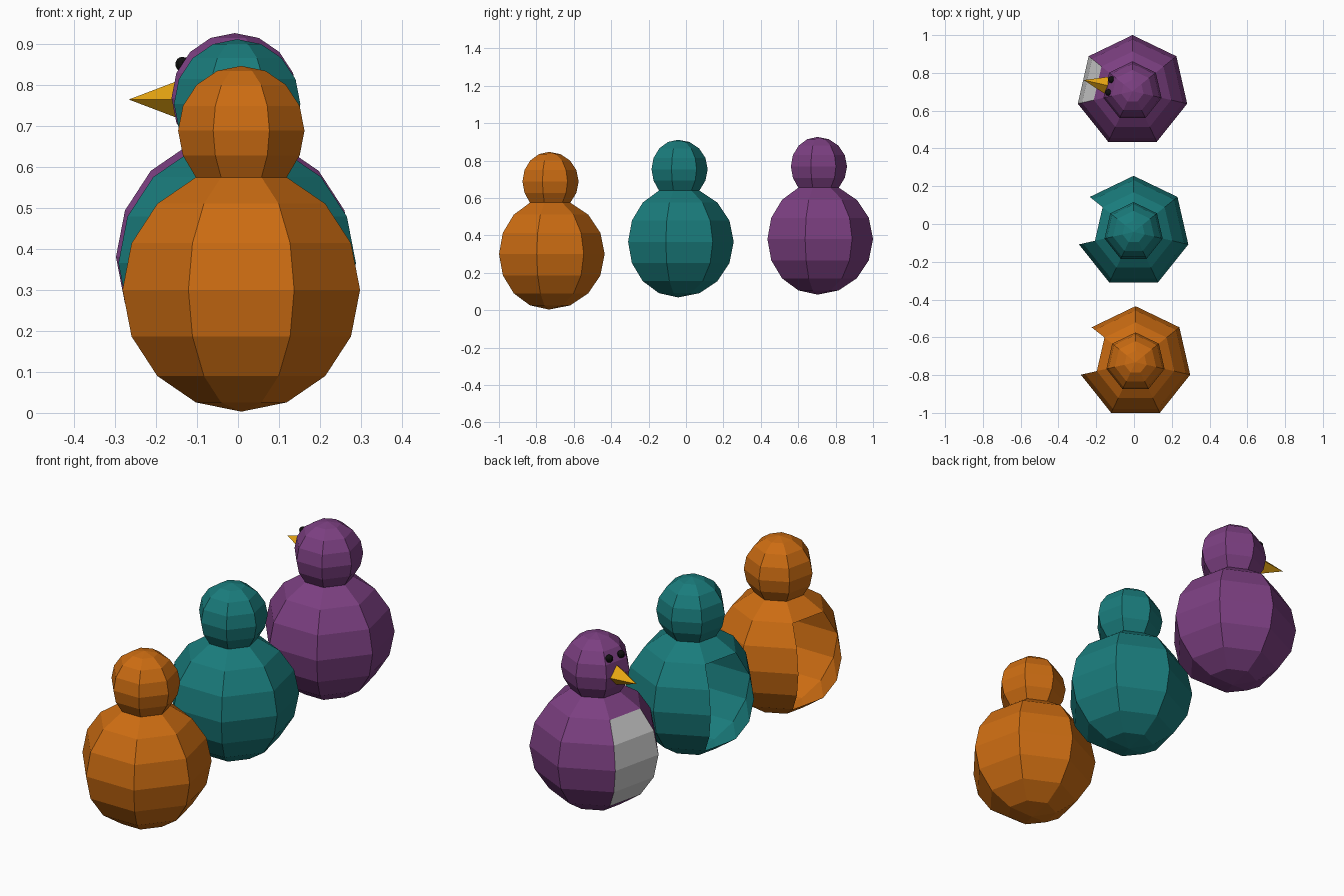
import bpy, bmesh
from math import sin, cos, pi, radians
from mathutils import Vector, Matrix

if "Cube" in bpy.data.objects:
    bpy.data.objects.remove(bpy.data.objects["Cube"])

SIDES = 7
BODY_R, HEAD_R = 0.297, 0.158
BODY_Z, HEAD_Z = 0.30, 0.688
FACING = radians(90 + 1.5 * 360 / SIDES)      # middle of the belly column
BELLY = {(row, 1) for row in (2, 3, 4, 5)}    # (ring row, column) of belly faces

# Outline: body sphere up to the neck ring, then head sphere
PROFILE = [(BODY_R * cos(radians(a)), BODY_Z + BODY_R * sin(radians(a)))
           for a in (-90, -67.5, -45, -22.5, 0, 22.5, 45, 67.5)]
PROFILE += [(HEAD_R * cos(radians(a)), HEAD_Z + HEAD_R * sin(radians(a)))
            for a in (-22.5, 0, 22.5, 45, 67.5, 90)]


def material(name, rgb):
    m = bpy.data.materials.new(name)
    m.diffuse_color = (*rgb, 1)
    m.use_nodes = True
    m.node_tree.nodes["Principled BSDF"].inputs["Base Color"].default_value = m.diffuse_color
    return m


def finish(bm, name, loc, mat=None):
    me = bpy.data.meshes.new(name)
    bm.to_mesh(me)
    bm.free()
    ob = bpy.data.objects.new(name, me)
    ob.location = loc
    if mat:
        me.materials.append(mat)
    bpy.context.collection.objects.link(ob)
    return ob


def lathe(name, loc, keep, mat=None):
    """Seven-sided turned shell, keeping only the faces that pass keep(row, col)."""
    bm = bmesh.new()
    rings = []
    for r, z in PROFILE:
        angs = [pi / 2 + k * 2 * pi / SIDES for k in range(SIDES)]
        rings.append([bm.verts.new((r * cos(a), r * sin(a), z)) for a in angs])
    for i in range(len(rings) - 1):
        for k in range(SIDES):
            if keep(i, k):
                n = (k + 1) % SIDES
                bm.faces.new((rings[i][k], rings[i][n], rings[i + 1][n], rings[i + 1][k]))
    bmesh.ops.delete(bm, geom=[v for v in bm.verts if not v.link_faces], context='VERTS')
    bmesh.ops.remove_doubles(bm, verts=bm.verts, dist=1e-4)
    return finish(bm, name, loc, mat)


orange = material("orange", (0.60, 0.15, 0.006))
teal = material("teal", (0.01, 0.20, 0.20))
purple = material("purple", (0.20, 0.05, 0.22))
yellow = material("yellow", (0.80, 0.38, 0.006))
black = material("black", (0.005, 0.005, 0.005))

# Three bird shells with an open belly
birds = (("orange_bird_body", (0.008, -0.732, 0.0), orange),
         ("teal_bird_body", (-0.002, -0.042, 0.065), teal),
         ("purple_bird_body", (-0.008, 0.703, 0.08), purple))
for name, loc, mat in birds:
    lathe(name, loc, lambda i, k: (i, k) not in BELLY, mat)

# Pale belly patch on the purple bird
origin = Vector(birds[2][1])
lathe("belly_patch", origin, lambda i, k: (i, k) in BELLY)

forward = Vector((cos(FACING), sin(FACING), 0))
side = Vector((-forward.y, forward.x, 0))

# Beak: four-sided cone pointing forward
bm = bmesh.new()
bmesh.ops.create_cone(bm, cap_ends=True, segments=4, radius1=0.05, radius2=0, depth=0.135,
                      matrix=Matrix.Translation((0, 0, 0.0675)))
bm.transform(Matrix.Rotation(FACING, 4, 'Z') @ Matrix.Rotation(pi / 2, 4, 'Y'))
finish(bm, "beak", origin + forward * 0.13 + Vector((0, 0, 0.684)), yellow)

# Eyes
for label, s in (("left_eye", -1), ("right_eye", 1)):
    bm = bmesh.new()
    bmesh.ops.create_uvsphere(bm, u_segments=10, v_segments=8, radius=0.018)
    finish(bm, label, origin + forward * 0.123 + side * 0.035 * s + Vector((0, 0, 0.77)), black)
